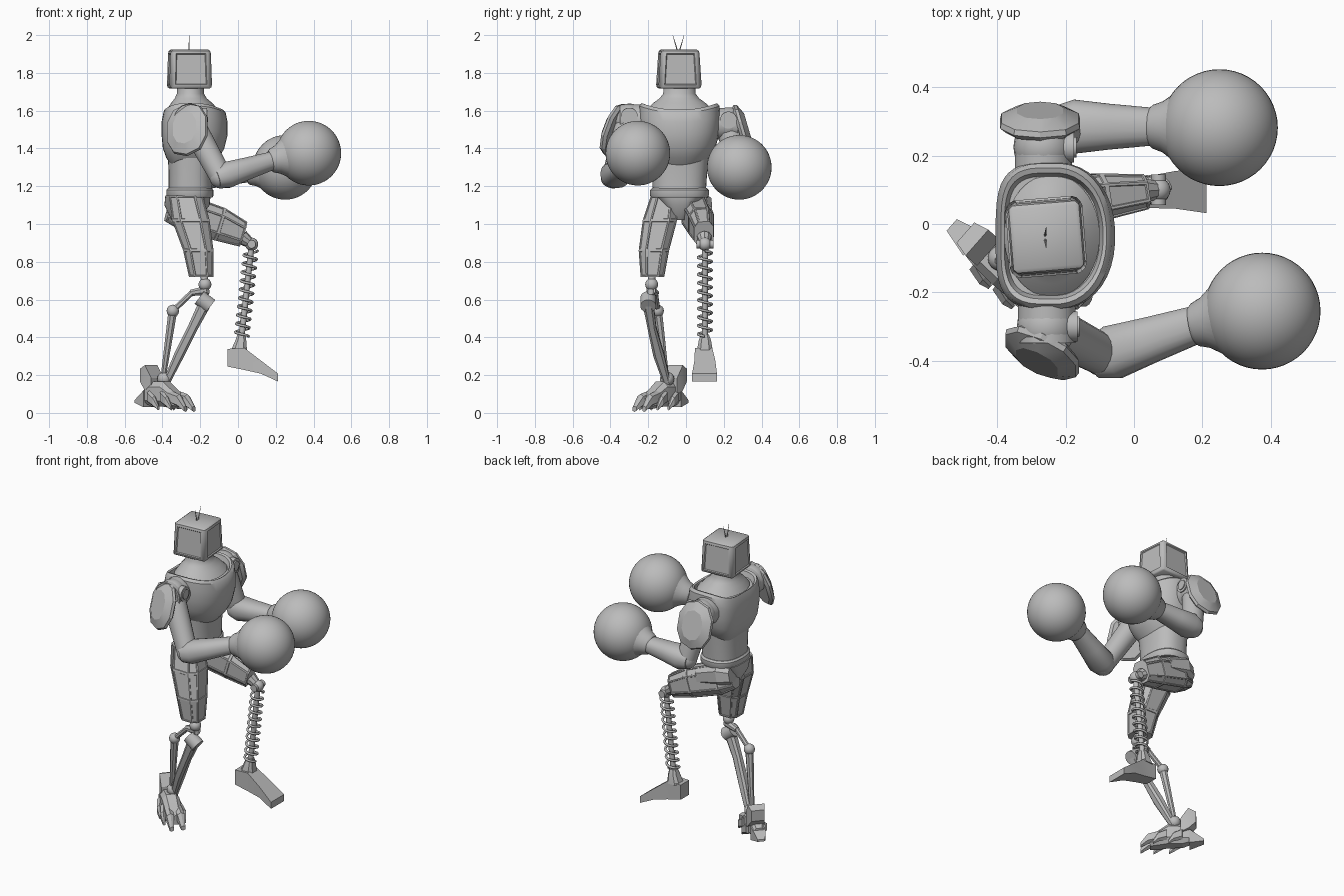
import bpy, bmesh, math
from mathutils import Vector, Matrix

if "Cube" in bpy.data.objects:
    bpy.data.objects.remove(bpy.data.objects["Cube"])

grey = bpy.data.materials.new("plain_grey")
grey.use_nodes = True
COL = (0.5, 0.5, 0.5, 1)
grey.diffuse_color = COL
grey.node_tree.nodes["Principled BSDF"].inputs["Base Color"].default_value = COL


def finish(name, bm, angle=35):
    bmesh.ops.recalc_face_normals(bm, faces=bm.faces)
    me = bpy.data.meshes.new(name)
    bm.to_mesh(me)
    bm.free()
    me.materials.append(grey)
    me.shade_smooth()
    me.set_sharp_from_angle(angle=math.radians(angle))
    ob = bpy.data.objects.new(name, me)
    bpy.context.collection.objects.link(ob)
    return ob


def sweep(name, stations, n=24, p=2, axis=None, side=(0, 1, 0), panel=0, dip=0, angle=35, back=None):
    """Loft superellipse rings (x, y, z, half_side, half_other); n=4 gives boxes."""
    c = [Vector(s[:3]) for s in stations]
    d = Vector(axis if axis else c[-1] - c[0]).normalized()
    u = Vector(side)
    if abs(u.normalized().dot(d)) > 0.95:
        u = Vector((0, 0, 1))
    u = (u - d * u.dot(d)).normalized()
    v = d.cross(u)
    bm = bmesh.new()
    rings = []
    for o, s in zip(c, stations):
        ring = []
        k = math.sqrt(2) if n == 4 else 1
        for i in range(n):
            t = 2 * math.pi * (i + 0.5) / n
            a, b = math.cos(t), math.sin(t)
            e = 2 / (back if back and b > 0 else p)
            q = o + u * math.copysign(abs(a) ** e, a) * s[3] * k + v * math.copysign(abs(b) ** e, b) * s[4] * k
            q.z += dip * a * a
            ring.append(bm.verts.new(q))
        rings.append(ring)
    quads = []
    for r, q in zip(rings, rings[1:]):
        for i in range(n):
            j = (i + 1) % n
            quads.append(bm.faces.new((r[i], r[j], q[j], q[i])))
    bm.faces.new(rings[0])
    bm.faces.new(rings[-1])
    if panel:
        bmesh.ops.recalc_face_normals(bm, faces=bm.faces)
        bmesh.ops.inset_individual(bm, faces=quads, thickness=panel, depth=0)
        bmesh.ops.inset_individual(bm, faces=quads, thickness=0.003, depth=-0.004)
    return finish(name, bm, angle)


def tube(name, a, b, r0, r1=None, n=16):
    r1 = r0 if r1 is None else r1
    return sweep(name, [(*a, r0, r0), (*b, r1, r1)], n)


def ball(name, o, r, seg=24):
    bm = bmesh.new()
    bmesh.ops.create_uvsphere(bm, u_segments=seg, v_segments=seg // 2, radius=r,
                              matrix=Matrix.Translation(o))
    return finish(name, bm, 60)


# Head: tapered box with framed screens on its four sides
bm = bmesh.new()
bmesh.ops.create_cube(bm, size=1, matrix=Matrix.Diagonal((0.21, 0.212, 0.207, 1)))
for w in bm.verts:
    if w.co.z > 0:
        w.co.x *= 0.95
        w.co.y *= 0.9
sides = [f for f in bm.faces if abs(f.normal.z) < 0.5]
edges = list(bm.edges)
bmesh.ops.inset_individual(bm, faces=sides, thickness=0.03, depth=0.008)
bmesh.ops.inset_individual(bm, faces=sides, thickness=0.006, depth=-0.006)
bmesh.ops.bevel(bm, geom=edges, offset=0.008, segments=1, affect="EDGES")
bmesh.ops.transform(bm, verts=bm.verts, matrix=Matrix.Translation((-0.257, -0.038, 1.82)) @ Matrix.Rotation(0.08, 4, "Z"))
finish("head", bm)
for s in (-1, 1):
    tube("antenna", (-0.26, -0.04 + 0.005 * s, 1.915), (-0.257, -0.04 + 0.03 * s, 2), 0.004, 0.001, 6)

# Neck, chest, belly and pelvis
UP = (0, 0, 1)


def body(name, rows, p=2.4, **kw):
    return sweep(name, [(x, -0.035, z, ry, rx) for z, x, rx, ry in rows], 40, p, axis=UP, **kw)


body("neck", [(1.74, -0.252, 0.07, 0.083), (1.69, -0.252, 0.072, 0.086), (1.665, -0.25, 0.085, 0.105),
              (1.64, -0.245, 0.11, 0.14), (1.6, -0.24, 0.14, 0.18)], 2)
body("chest", [(1.57, -0.235, 0.135, 0.175), (1.6, -0.235, 0.145, 0.185), (1.605, -0.235, 0.155, 0.2),
               (1.59, -0.23, 0.165, 0.213), (1.54, -0.23, 0.175, 0.215), (1.47, -0.23, 0.175, 0.212),
               (1.4, -0.235, 0.163, 0.2), (1.35, -0.24, 0.14, 0.18), (1.31, -0.245, 0.11, 0.15)],
     2.2, dip=0.035, back=3.6)
body("belly", [(1.36, -0.25, 0.122, 0.155), (1.27, -0.252, 0.115, 0.147), (1.16, -0.252, 0.116, 0.14)])
body("belt", [(1.19, -0.255, 0.116, 0.145), (1.18, -0.255, 0.125, 0.156), (1.15, -0.255, 0.125, 0.156),
              (1.14, -0.255, 0.12, 0.15)])
body("pelvis", [(1.15, -0.265, 0.12, 0.135), (1.1, -0.27, 0.12, 0.09), (1.02, -0.28, 0.07, 0.035)], 3)


# Arms: shoulder, shield pad, upper arm, forearm and round glove
def arm(tag, shoulder, pad, normal, elbow, wrist, glove):
    sh, el, wr, gl = map(Vector, (shoulder, elbow, wrist, glove))
    out = 1 if sh.y > 0 else -1
    step = Vector((0, 0.07 * out, 0))
    tube(tag + "_shoulder", sh - step, sh + step * 0.7, 0.085, n=20)
    ball(tag + "_shoulder_ball", sh, 0.088)
    hub = sh + Vector((0.05, 0, 0.02))
    tube(tag + "_shoulder_hub", hub, hub + Vector((0.04, 0, 0)), 0.045, n=20)
    tube(tag + "_hub_cap", hub, hub + Vector((0.046, 0, 0)), 0.03, n=20)
    nrm = Vector(normal).normalized()
    rows = [(-0.02, 0.105, 0.135), (-0.006, 0.122, 0.148), (0.01, 0.118, 0.142), (0.034, 0.07, 0.09)]
    sweep(tag + "_shoulder_pad", [(*(Vector(pad) + nrm * h), a, b) for h, a, b in rows], 10, 2.3,
          axis=nrm, side=(1, 0, 0), angle=20)
    tube(tag + "_upper_arm", sh, el, 0.07, 0.06, 20)
    ball(tag + "_elbow", el, 0.062)
    f = (wr - el).normalized()
    rows = [(el - f * 0.03, 0.06), (el + f * 0.03, 0.08), (el.lerp(wr, 0.5), 0.068), (wr + f * 0.02, 0.054)]
    sweep(tag + "_forearm", [(*o, r, r * 0.88) for o, r in rows], 20, 2.3)
    g = (gl - wr).normalized()
    rows = [(wr - g * 0.01, 0.055), (wr, 0.064), (wr + g * 0.03, 0.075), (wr + g * 0.09, 0.118)]
    sweep(tag + "_cuff", [(*o, r, r) for o, r in rows], 32)
    ball(tag + "_glove", gl, 0.171, 48)


arm("right", (-0.255, -0.3, 1.55), (-0.27, -0.378, 1.5), (-0.42, -0.85, 0.32),
    (-0.09, -0.385, 1.25), (0.18, -0.295, 1.335), (0.375, -0.255, 1.375))
arm("left", (-0.265, 0.225, 1.53), (-0.275, 0.3, 1.49), (0, 0.95, 0.28),
    (-0.205, 0.285, 1.25), (0.055, 0.285, 1.27), (0.25, 0.282, 1.3))

# Raised left leg: panelled thigh, knee, spring shin and boot
sweep("left_thigh", [(-0.37, 0.03, 1.07, 0.05, 0.06), (-0.28, 0.05, 1.06, 0.08, 0.1),
                     (-0.1, 0.08, 1.0, 0.072, 0.095), (0.025, 0.095, 0.947, 0.055, 0.072)],
      8, 3, panel=0.01, angle=15)
sweep("left_hip_plate", [(-0.37, 0.06, 1.1, 0.04, 0.05), (-0.3, 0.07, 1.1, 0.07, 0.065),
                         (-0.16, 0.08, 1.06, 0.06, 0.05)], 8, 3, angle=15)
knee, ankle = Vector((0.072, 0.1, 0.893)), Vector((0.018, 0.1, 0.39))
ball("left_knee", knee, 0.035)
tube("left_knee_pin", knee - Vector((0, 0.045, 0)), knee + Vector((0, 0.045, 0)), 0.022)
tube("left_knee_socket", (0.02, 0.097, 0.93), knee, 0.04, 0.025, 10)
tube("left_shin_rod", knee, ankle, 0.016)
cu = bpy.data.curves.new("left_shin_spring", "CURVE")
cu.dimensions = "3D"
cu.bevel_depth = 0.007
cu.bevel_resolution = 2
sp = cu.splines.new("POLY")
TURNS, PER = 10, 20
sp.points.add(TURNS * PER)
for i, pt in enumerate(sp.points):
    a = 2 * math.pi * i / PER
    o = knee.lerp(ankle, 0.07 + 0.9 * i / (TURNS * PER))
    pt.co = (o.x + 0.036 * math.cos(a), o.y + 0.036 * math.sin(a), o.z, 1)
cu.materials.append(grey)
bpy.context.collection.objects.link(bpy.data.objects.new("left_shin_spring", cu))
sweep("left_ankle", [(0.018, 0.1, 0.415, 0.022, 0.022), (0.015, 0.1, 0.385, 0.034, 0.03),
                     (0.005, 0.1, 0.33, 0.044, 0.045)], 8, 3, axis=(0, 0, -1), angle=15)
sweep("left_boot", [(-0.055, 0.09, 0.292, 0.042, 0.047), (0.035, 0.093, 0.285, 0.046, 0.058),
                    (0.12, 0.1, 0.243, 0.055, 0.035), (0.212, 0.098, 0.187, 0.066, 0.021)],
      4, axis=(1, 0, 0), angle=10)

# Standing right leg: panelled thigh and jointed rods
sweep("right_thigh", [(-0.275, -0.115, 1.15, 0.075, 0.095), (-0.25, -0.138, 1.02, 0.096, 0.105),
                      (-0.21, -0.17, 0.86, 0.085, 0.085), (-0.195, -0.178, 0.72, 0.066, 0.068)],
      8, 3, axis=(0, 0, -1), panel=0.01, angle=15)
ball("right_knee", (-0.175, -0.182, 0.68), 0.034)
tube("right_knee_pin", (-0.18, -0.18, 0.74), (-0.17, -0.185, 0.63), 0.02)
tube("right_knee_barrel", (-0.205, -0.2, 0.61), (-0.145, -0.2, 0.565), 0.042)
tube("right_knee_link", (-0.16, -0.185, 0.65), (-0.25, -0.16, 0.635), 0.026, 0.018, 8)
BACK, HEEL = (-0.345, -0.15, 0.54), (-0.4, -0.1, 0.16)
tube("right_rear_link", (-0.24, -0.165, 0.64), BACK, 0.016, n=8)
ball("right_rear_joint", BACK, 0.033, 16)
tube("right_rear_rod", BACK, HEEL, 0.025, 0.014, 8)
sweep("right_front_rod", [(-0.175, -0.2, 0.58, 0.03, 0.035), (-0.24, -0.18, 0.45, 0.024, 0.028),
                          (-0.31, -0.145, 0.31, 0.03, 0.028), (-0.38, -0.1, 0.16, 0.02, 0.02)], 8, 3)

# Narrow clawed right foot, laid out along its own heel-to-toe line
TOE, ACROSS = Vector((0.75, -0.66, 0)), Vector((0.66, 0.75, 0))
MID = Vector((-0.395, -0.125, 0))


def foot_part(name, rows, n=8):
    """Rows of (along, across, height, half_width, half_height)."""
    pts = [(*(MID + TOE * a + ACROSS * b + Vector((0, 0, h))), w, t) for a, b, h, w, t in rows]
    sweep(name, pts, n, 3, axis=TOE, side=ACROSS, angle=15)


foot_part("right_foot", [(-0.13, 0, 0.085, 0.035, 0.03), (-0.06, 0, 0.1, 0.05, 0.07),
                         (0.02, 0, 0.1, 0.055, 0.07), (0.1, 0, 0.065, 0.05, 0.045), (0.13, 0, 0.05, 0.04, 0.03)])
foot_part("right_heel_spur", [(-0.185, 0, 0.06, 0.02, 0.006), (-0.1, 0, 0.075, 0.04, 0.04)], 4)
foot_part("right_heel_plate", [(-0.14, 0.01, 0.2, 0.035, 0.03), (-0.095, 0.01, 0.185, 0.045, 0.06),
                               (-0.05, 0.01, 0.14, 0.045, 0.04)], 4)
for s in (-1, 1):
    foot_part("right_toe", [(0.07, 0.028 * s, 0.085, 0.025, 0.035), (0.14, 0.032 * s, 0.065, 0.024, 0.035),
                            (0.185, 0.034 * s, 0.02, 0.014, 0.015)], 6)
    for start in (-0.06, 0.03):
        foot_part("right_side_claw", [(start, 0.045 * s, 0.085, 0.02, 0.035),
                                      (start + 0.05, 0.06 * s, 0.06, 0.018, 0.03),
                                      (start + 0.08, 0.062 * s, 0.025, 0.008, 0.012)], 6)
ball("right_ankle_joint", (-0.39, -0.1, 0.18), 0.038, 16)
